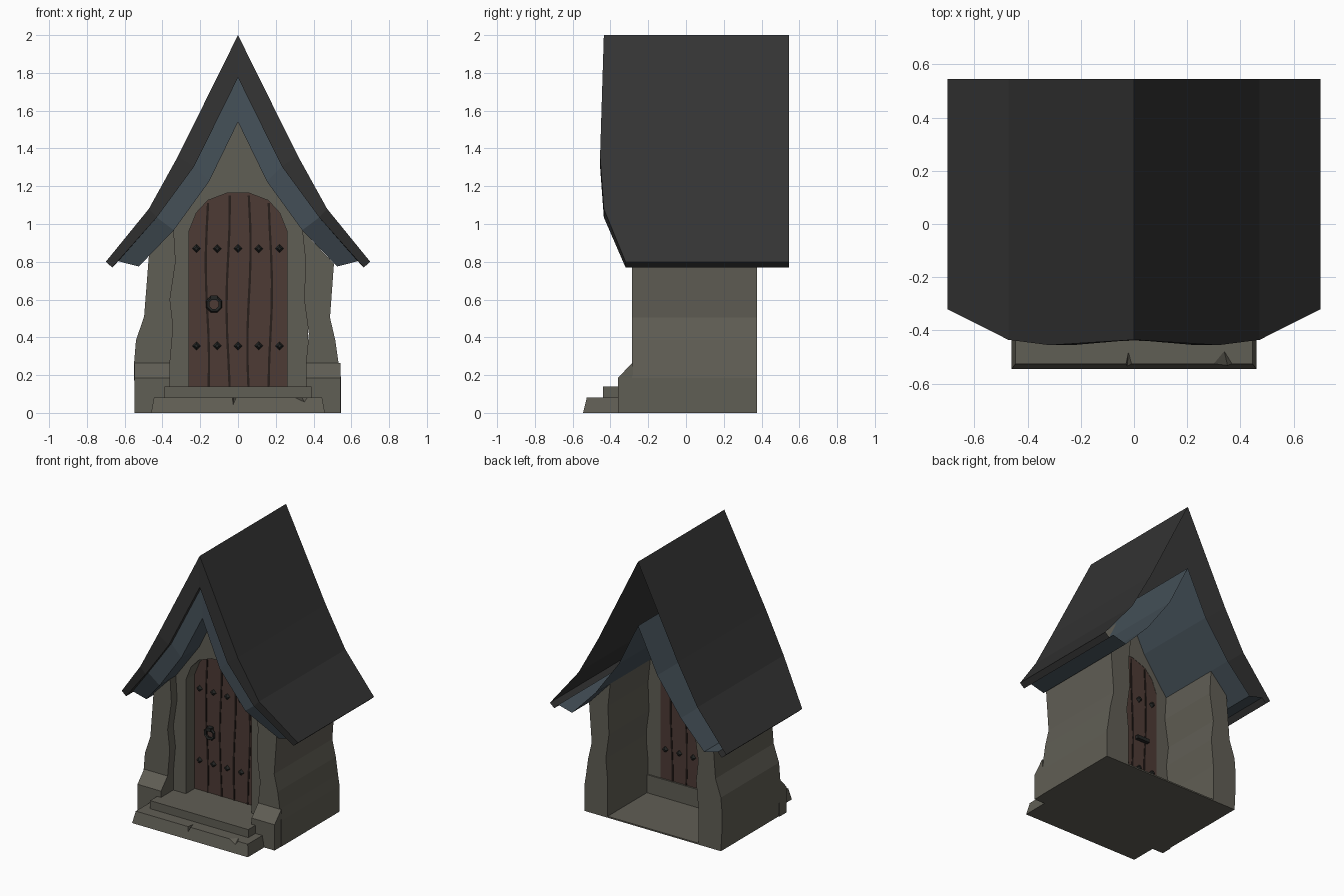
import bpy, bmesh, math
from mathutils import Vector

cube = bpy.data.objects.get("Cube")
if cube:
    bpy.data.objects.remove(cube, do_unlink=True)


def material(name, r, g, b):
    m = bpy.data.materials.new(name)
    m.use_nodes = True
    m.diffuse_color = (r, g, b, 1)
    m.node_tree.nodes["Principled BSDF"].inputs["Base Color"].default_value = (r, g, b, 1)
    return m


SLATE = material("dark slate", .034, .034, .034)
BLUE = material("blue grey timber", .06, .082, .1)
STONE = material("grey stone", .118, .112, .09)
WOOD = material("brown wood", .075, .043, .035)
GAP = material("plank gap brown", .02, .013, .011)
IRON = material("black iron", .018, .019, .018)


def finish(name, bm, *mats):
    bmesh.ops.recalc_face_normals(bm, faces=bm.faces[:])
    mesh = bpy.data.meshes.new(name)
    bm.to_mesh(mesh)
    bm.free()
    for m in mats:
        mesh.materials.append(m)
    ob = bpy.data.objects.new(name, mesh)
    bpy.context.scene.collection.objects.link(ob)
    return ob


def prism(name, outline, lo, hi, mat, axis="Y"):
    """Extrude an (x, z) outline along y, or a (y, z) outline along x."""
    bm = bmesh.new()
    place = (lambda p, d: (p[0], d, p[1])) if axis == "Y" else (lambda p, d: (d, p[0], p[1]))
    face = bm.faces.new([bm.verts.new(place(p, lo)) for p in outline])
    new = bmesh.ops.extrude_face_region(bm, geom=[face])["geom"]
    shift = Vector(place((0, 0), hi - lo))
    bmesh.ops.translate(bm, verts=[g for g in new if isinstance(g, bmesh.types.BMVert)], vec=shift)
    bm.faces.new([v for v in reversed(face.verts)]) if not face.is_valid else None
    return finish(name, bm, mat)


def box(name, x0, x1, y0, y1, z0, z1, mat):
    return prism(name, [(x0, z0), (x1, z0), (x1, z1), (x0, z1)], y0, y1, mat)


def mirrored(half):
    """Half outline from the right end to the centre, continued on the other side."""
    tail = [(-p[0],) + tuple(p[1:]) for p in reversed(half) if p[0] > 0]
    return list(half) + tail


# Roof: an open-backed shell with a slate cover, stepped front edge and blue lining
BACK = .545
FRONT = [-.32, -.435, -.455, -.435]
outer = [(.70, .80), (.472, 1.08), (.317, 1.36), (0, 2.0)]
middle = [(.666, .77), (.43, 1.035), (.232, 1.305), (0, 1.775)]
lining = [(.634, .803)] + middle[1:]
inner = [(.525, .775), (.34, .967), (.153, 1.225), (0, 1.54)]


def row(profile, inset=None):
    return mirrored([(x, BACK if inset is None else y + inset, z)
                     for (x, z), y in zip(profile, FRONT)])


rows = [row(outer), row(outer, 0), row(middle, 0), row(lining, .03), row(inner, .03), row(inner)]
bm = bmesh.new()


def strip(a, b, index):
    for i in range(len(a) - 1):
        quad = [bm.verts.new(p) for p in (a[i], a[i + 1], b[i + 1], b[i])]
        bm.faces.new(quad).material_index = index


for i, (a, b) in enumerate(zip(rows, rows[1:])):
    strip(a, b, 0 if i < 3 else 1)
for end in (0, -1):
    front = [r[end] for r in rows[1:5]]
    back = [(p[0], BACK, p[2]) for p in front]
    strip(front[:3], back[:3], 0)
    strip(front[2:], back[2:], 1)
bmesh.ops.remove_doubles(bm, verts=bm.verts[:], dist=.0005)
finish("roof", bm, SLATE, BLUE)

# Side walls with wavy inner and outer faces
left_wall = [(.545, 0), (.545, .185), (.532, .265), (.515, .385), (.487, .505), (.508, .79),
             (.34, .967), (.358, .8), (.35, .6), (.375, .42), (.36, .265), (.36, 0)]
right_wall = [(-.54, 0), (-.55, .185), (-.55, .265), (-.54, .385), (-.497, .51), (-.472, .83),
              (-.34, .967), (-.33, .8), (-.36, .6), (-.343, .455), (-.36, .265), (-.36, 0)]
prism("left_wall", left_wall, -.285, .375, STONE)
prism("right_wall", right_wall, -.285, .375, STONE)

# Sloped footings in front of the walls
footing = [(-.36, 0), (-.36, .185), (-.285, .265), (-.28, .265), (-.28, 0)]
prism("left_footing", footing, .36, .543, STONE, "X")
prism("right_footing", footing, -.547, -.36, STONE, "X")

# Gable wall with an arched opening
arch = [(.26, .96), (.22, 1.06), (.16, 1.125), (.055, 1.165)]
arch_line = mirrored(arch)
gable = mirrored([(.37, 0), (.37, .93)] + inner[1:])
opening = [(-.26, 0)] + arch_line[::-1] + [(.26, 0)]
prism("gable_wall", gable + opening, -.22, -.08, STONE)

# Door with wavy gaps between the planks
prism("door", [(.26, .12)] + arch_line + [(-.26, .12)], -.12, -.082, WOOD)
for n, x in enumerate((-.168, -.058, .052, .165)):
    steps = [.14 + i * .14 for i in range(7)] + [1.15 if abs(x) < .1 else 1.11]
    path = [(x + .009 * math.sin(z * 6 + n * 1.3), z) for z in steps]
    edge = [(px + .012, z) for px, z in reversed(path)]
    prism("plank_gap_%d" % (n + 1), path + edge, -.124, -.078, GAP)

# Iron studs on both faces of the door
for side, y, turn in (("front", -.128, 1), ("back", -.074, -1)):
    for z in (.355, .87):
        for i in range(5):
            bpy.ops.mesh.primitive_cone_add(vertices=4, radius1=.024, radius2=.01, depth=.02,
                                            location=(-.22 + i * .11, y, z),
                                            rotation=(turn * math.pi / 2, 0, 0))
            stud = bpy.context.object
            stud.name = side + "_stud"
            stud.data.materials.append(IRON)

# Ring handle in front, bar handle behind
bpy.ops.mesh.primitive_torus_add(major_segments=8, minor_segments=5, major_radius=.036,
                                 minor_radius=.011, location=(-.127, -.14, .575),
                                 rotation=(math.pi / 2, math.pi / 8, 0))
ring = bpy.context.object
ring.name = "ring_handle"
ring.data.materials.append(IRON)
box("ring_mount", -.145, -.109, -.155, -.118, .597, .622, IRON)
box("back_handle", -.18, -.08, -.083, -.055, .56, .585, IRON)

# Floor and steps
box("floor", -.37, .37, -.285, .375, 0, .01, STONE)
box("upper_step", -.39, .39, -.44, -.07, .07, .14, STONE)
box("step_core", -.365, .365, -.36, -.07, 0, .08, STONE)
lower = prism("lower_step", [(-.46, 0), (.46, 0), (.445, .082), (-.445, .082)], -.545, -.30, STONE)
for v in lower.data.vertices:
    if v.co.z > .05 and v.co.y < -.5:
        v.co.y = -.525

# Chipped cracks in the lower step: tapered notches
for name, apex, points in (("chip_small", (-.02, -.47), [(-.042, .1), (.012, .1), (-.028, .02)]),
                           ("chip_large", (.335, -.46), [(.22, .1), (.41, .1), (.36, .04)])):
    bm = bmesh.new()
    base = [bm.verts.new((x, -.57, z)) for x, z in points]
    tip = bm.verts.new((apex[0], apex[1], .09))
    bm.faces.new(base)
    for i in range(3):
        bm.faces.new((base[i], base[(i + 1) % 3], tip))
    cutter = finish(name, bm, STONE)
    cutter.hide_render = True
    mod = lower.modifiers.new(name, "BOOLEAN")
    mod.operation = "DIFFERENCE"
    mod.solver = "EXACT"
    mod.object = cutter
    bpy.context.view_layer.objects.active = lower
    bpy.ops.object.modifier_apply(modifier=mod.name)
    bpy.data.objects.remove(cutter, do_unlink=True)
